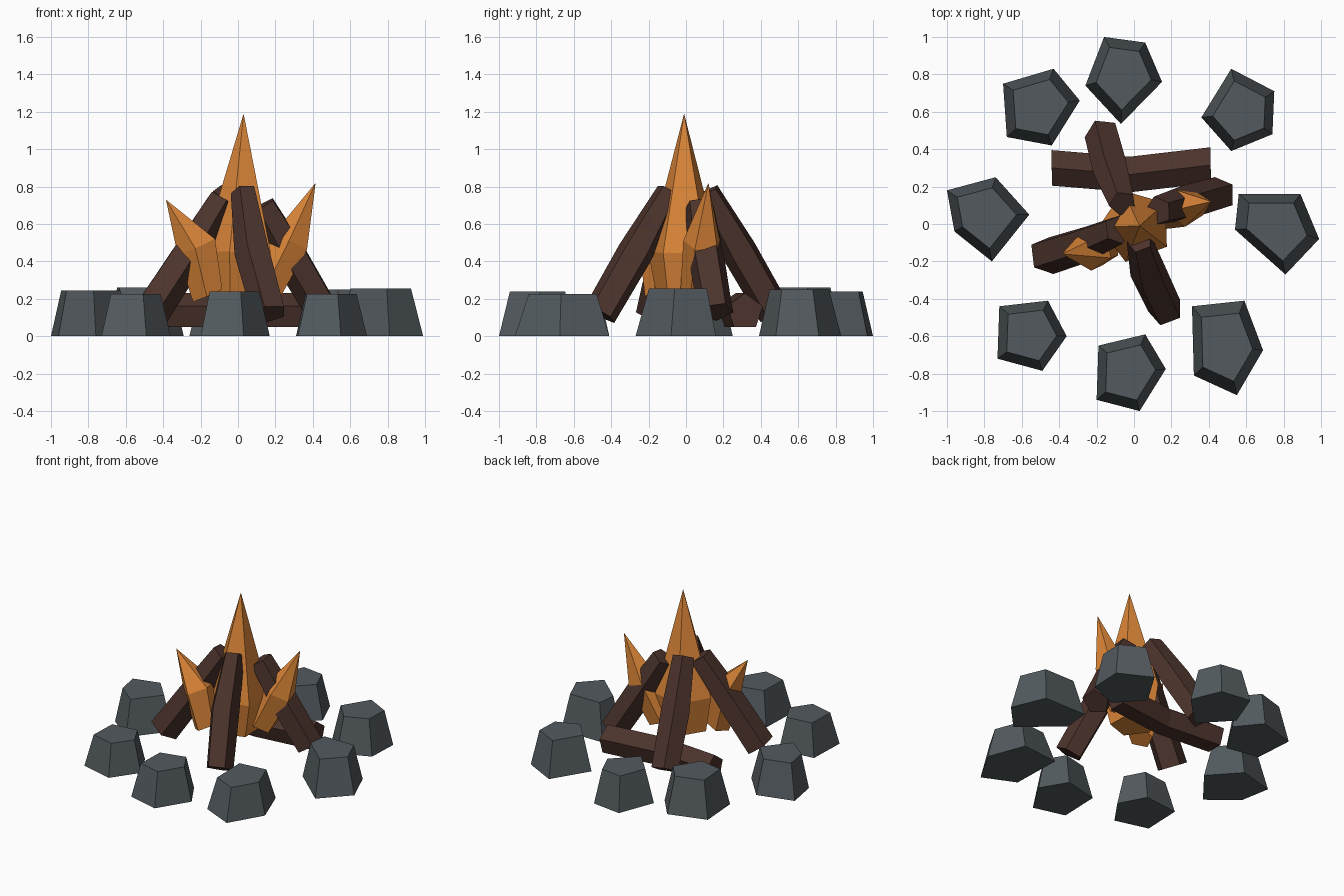
import bpy, bmesh, math
from mathutils import Vector

if "Cube" in bpy.data.objects:
    bpy.data.objects.remove(bpy.data.objects["Cube"])


def material(name, rgb):
    m = bpy.data.materials.new(name)
    m.diffuse_color = (*rgb, 1)
    m.use_nodes = True
    m.node_tree.nodes["Principled BSDF"].inputs["Base Color"].default_value = m.diffuse_color
    return m


STONE = material("grey_stone", (0.085, 0.102, 0.112))
WOOD = material("dark_wood", (0.072, 0.033, 0.025))
FIRE = material("orange_flame", (0.72, 0.24, 0.04))


def loft(name, rings, mat):
    """Skin a list of vertex rings; a ring with one point becomes a tip."""
    bm = bmesh.new()
    loops = [[bm.verts.new(p) for p in ring] for ring in rings]
    for a, b in zip(loops, loops[1:]):
        n = len(a)
        for i in range(n):
            j = (i + 1) % n
            bm.faces.new((a[i], a[j], b[0]) if len(b) == 1
                         else (a[i], a[j], b[j], b[i]))
    for end in (loops[0], loops[-1]):
        if len(end) > 2:
            bm.faces.new(end)
    bmesh.ops.recalc_face_normals(bm, faces=bm.faces)
    me = bpy.data.meshes.new(name)
    bm.to_mesh(me)
    bm.free()
    me.materials.append(mat)
    ob = bpy.data.objects.new(name, me)
    bpy.context.collection.objects.link(ob)


def ring(centre, axis, radius, turn, sides=5):
    """Polygon around a point, square to the axis."""
    axis = Vector(axis).normalized()
    ref = Vector((0, 1, 0)) if abs(axis.z) > 0.9 else Vector((0, 0, 1))
    u = (ref - axis * ref.dot(axis)).normalized()
    v = axis.cross(u)
    angles = [math.radians(turn) + math.tau * i / sides for i in range(sides)]
    return [Vector(centre) + radius * (u * math.cos(a) + v * math.sin(a))
            for a in angles]


# Ring of stones: height and ground outline, narrowing to a flat top
stones = [
    (0.255, [(.56, .16), (.89, .16), (.99, -.08), (.81, -.27), (.54, -.03)]),
    (0.25, [(.52, .83), (.75, .71), (.74, .48), (.52, .39), (.36, .57)]),
    (0.24, [(-.16, 1), (.06, .97), (.15, .76), (-.07, .535), (-.26, .74)]),
    (0.26, [(-.70, .75), (-.43, .83), (-.29, .66), (-.44, .42), (-.68, .465)]),
    (0.245, [(-1, .18), (-.74, .25), (-.56, .05), (-.76, -.2), (-.96, -.04)]),
    (0.225, [(-.72, -.44), (-.46, -.41), (-.36, -.6), (-.49, -.785), (-.73, -.72)]),
    (0.24, [(-.19, -.65), (.06, -.59), (.17, -.775), (.03, -1), (-.2, -.94)]),
    (0.225, [(.31, -.44), (.59, -.41), (.69, -.675), (.55, -.915), (.32, -.81)]),
]
for k, (h, outline) in enumerate(stones):
    base = [Vector((x, y, 0)) for x, y in outline]
    mid = sum(base, Vector()) / len(base)
    top = [mid + (p - mid) * 0.72 + Vector((0, 0, h)) for p in base]
    loft(f"stone_{k + 1}", [base, top], STONE)

# Logs: start, middle, end, radii along the log, turn
logs = {
    "front_log": ((.17, -.46, .12), (.08, -.27, .45), (.03, -.09, .775), (.095, .1, .07), 36),
    "back_log": ((-.17, .48, .12), (-.12, .29, .45), (-.06, .11, .77), (.095, .1, .075), 10),
    "left_log": ((-.47, -.17, .13), (-.28, -.11, .42), (-.09, -.03, .73), (.105, .1, .08), 20),
    "right_log": ((.46, .16, .13), (.29, .11, .42), (.13, .07, .70), (.095, .1, .08), 20),
    "lying_log": ((-.44, .30, .13), (-.02, .265, .13), (.41, .315, .13), (.1, .1, .1), 0),
}
for name, (a, b, c, radii, turn) in logs.items():
    axis = Vector(c) - Vector(a)
    loft(name, [ring(p, axis, r, turn) for p, r in zip((a, b, c), radii)], WOOD)

# Flames: foot, belly, pointed tip, radii of foot and belly, turn
flames = {
    "centre_flame": ((0, -.01, .2), (.01, -.01, .45), (.03, -.01, 1.19), (.15, .2), 20),
    "left_flame": ((-.16, -.13, .22), (-.22, -.135, .48), (-.385, -.16, .73), (.09, .115), 30),
    "right_flame": ((.15, .06, .24), (.28, .09, .5), (.415, .12, .82), (.09, .105), 30),
}
for name, (a, b, tip, radii, turn) in flames.items():
    axis = Vector(tip) - Vector(a)
    loft(name, [ring(a, axis, radii[0], turn), ring(b, axis, radii[1], turn),
                [Vector(tip)]], FIRE)
